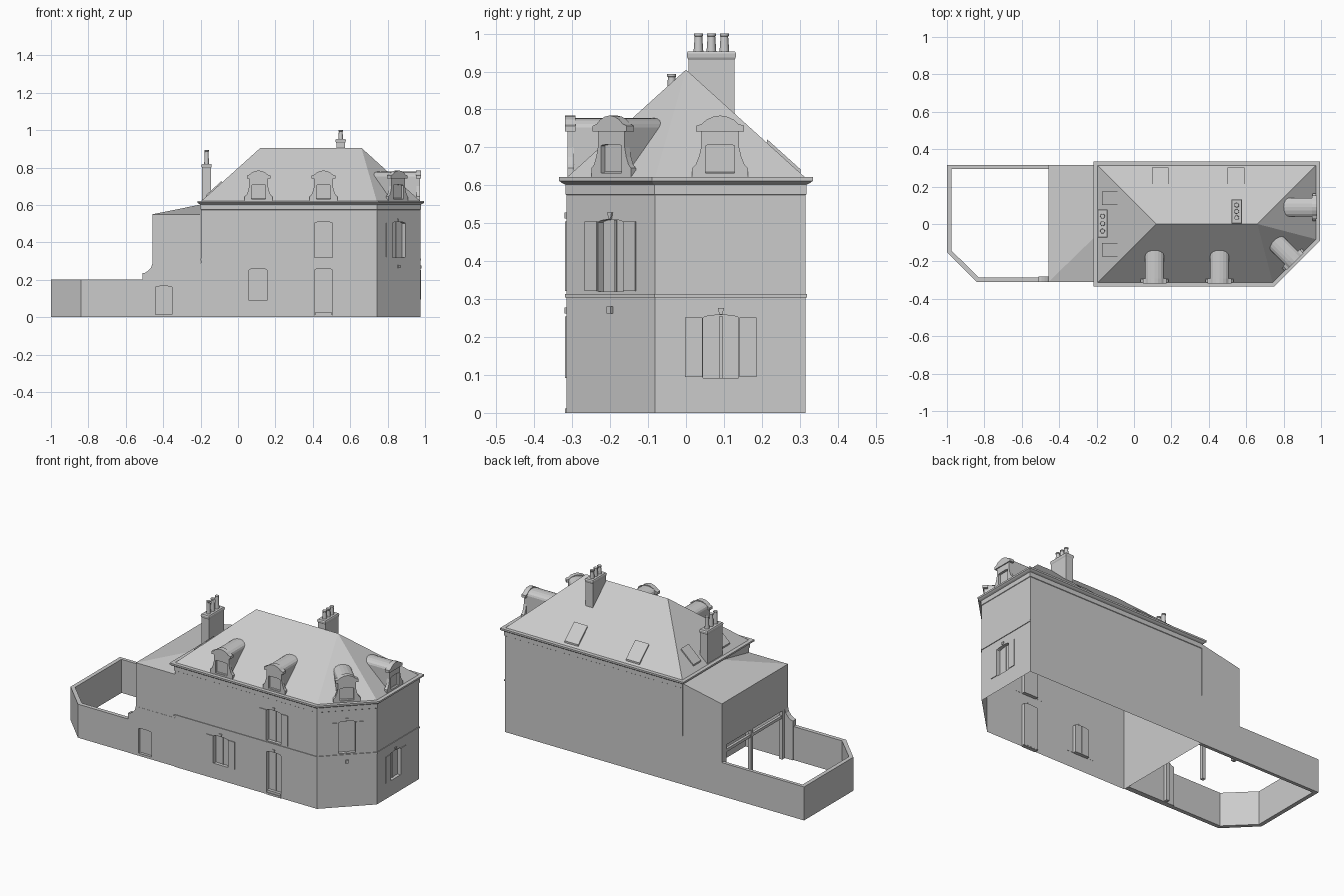
import bpy, bmesh
from math import radians, cos, sin, pi
from mathutils import Matrix, Vector

if "Cube" in bpy.data.objects:
    bpy.data.objects.remove(bpy.data.objects["Cube"])


def make(name, bm):
    bmesh.ops.recalc_face_normals(bm, faces=bm.faces)
    me = bpy.data.meshes.new(name)
    bm.to_mesh(me)
    bm.free()
    ob = bpy.data.objects.new(name, me)
    bpy.context.collection.objects.link(ob)
    return ob


def frame(x, y, deg):
    """Wall frame: local x runs along the wall, local -y points outwards."""
    return Matrix.Translation((x, y, 0)) @ Matrix.Rotation(radians(deg), 4, 'Z')


def prism(name, profile, d0, d1, m=Matrix()):
    """Extrude a (u, z) profile between outward depths d0 and d1."""
    bm = bmesh.new()
    a = [bm.verts.new(m @ Vector((u, -d0, z))) for u, z in profile]
    b = [bm.verts.new(m @ Vector((u, -d1, z))) for u, z in profile]
    n = len(a)
    bm.faces.new(a)
    bm.faces.new(b[::-1])
    for i in range(n):
        bm.faces.new((a[i], b[i], b[(i + 1) % n], a[(i + 1) % n]))
    return make(name, bm)


def loft(name, rings, closed=True, caps=False):
    bm = bmesh.new()
    vs = [[bm.verts.new(p) for p in r] for r in rings]
    n = len(vs[0])
    for r, s in zip(vs, vs[1:]):
        for i in range(n if closed else n - 1):
            j = (i + 1) % n
            bm.faces.new((r[i], r[j], s[j], s[i]))
    if caps:
        bm.faces.new(vs[0][::-1])
        bm.faces.new(vs[-1])
    return make(name, bm)


def rect(u0, u1, z0, z1):
    return [(u0, z0), (u1, z0), (u1, z1), (u0, z1)]


def box(name, x0, x1, y0, y1, z0, z1):
    return prism(name, rect(x0, x1, z0, z1), -y1, -y0)


def arched(w, z0, z1, rise, n=8):
    top = [(w * cos(pi * i / n), z1 - rise + rise * sin(pi * i / n)) for i in range(n + 1)]
    return [(-w, z0), (w, z0)] + top


def cut(target, cutter):
    mod = target.modifiers.new("cut", 'BOOLEAN')
    mod.operation, mod.solver, mod.object = 'DIFFERENCE', 'EXACT', cutter
    me = bpy.data.meshes.new_from_object(
        target.evaluated_get(bpy.context.evaluated_depsgraph_get()))
    target.modifiers.clear()
    target.data = me
    bpy.data.objects.remove(cutter)


def outline(o, z):
    """House plan with its chamfered front right corner, offset by o."""
    k = 0.414 * o
    return [(x, y, z) for x, y in ((-.197 - o, -.315 - o), (.742 + k, -.315 - o),
            (.975 + o, -.082 - k), (.975 + o, .315 + o), (-.197 - o, .315 + o))]


FRONT, SIDE, CHAMFER = (0, -.315, 0), (.975, 0, 90), (.8585, -.1985, 45)

# Main house walls
walls = loft("house_walls", [outline(0, 0), outline(0, .61)], caps=True)


# Recessed openings with shutters and keystones
def opening(name, wall, u, z0, z1, shutters=True):
    m = frame(*wall) @ Matrix.Translation((u, 0, 0))
    cut(walls, prism("cutter", arched(.047, z0, z1, .008), -.02, .02, m))
    prism(name + "_casement", rect(-.004, .004, z0, z1 - .002), -.021, -.016, m)
    prism(name + "_keystone", [(-.004, z1 + .002), (.004, z1 + .002), (.008, z1 + .018),
                               (-.008, z1 + .018)], -.002, .005, m)
    if shutters:
        for s in (-1, 1):
            a, b = sorted((s * .049, s * .094))
            prism(name + "_shutter", rect(a, b, z0 + .002, z1 - .006), -.001, .004, m)


opening("front_lower_window", FRONT, .107, .09, .26)
opening("front_upper_window", FRONT, .457, .32, .51)
opening("front_door", FRONT, .457, .005, .26, False)
opening("side_window", SIDE, .092, .092, .258)
opening("corner_window", CHAMFER, 0, .32, .51)
box("door_step", .412, .502, -.315, -.296, 0, .025)
box("door_step", .41, .504, -.319, -.305, 0, .012)
prism("corner_bracket", rect(-.008, .008, .262, .28), -.001, .008, frame(*CHAMFER))

# Open underside and top of the wall shell
bm = bmesh.new()
bm.from_mesh(walls.data)
bmesh.ops.delete(bm, geom=[f for f in bm.faces if abs(f.normal.z) > .9
                           and not .003 < f.calc_center_median().z < .6], context='FACES')
bm.to_mesh(walls.data)
bm.free()

# String course on the street sides, cornice all round
loft("string_course", [outline(o, z)[:4] for o, z in
     ((0, .304), (.004, .304), (.004, .313), (0, .313))], closed=False)
loft("cornice", [outline(o, z) for o, z in ((0, .574), (.003, .576), (.003, .602),
     (.012, .606), (.02, .612), (.02, .622), (-.004, .622))])

# Hipped roof
bm = bmesh.new()
e = [bm.verts.new(p) for p in outline(0, .62)]
r1, r2 = bm.verts.new((.12, 0, .905)), bm.verts.new((.66, 0, .905))
for f in ((e[0], e[1], r2, r1), (e[1], e[2], r2), (e[2], e[3], r2),
          (e[3], e[4], r1, r2), (e[4], e[0], r1)):
    bm.faces.new(f)
make("main_roof", bm)


# Dormers with flared cheeks and arched hoods
def dormer(wall, u):
    m = frame(*wall) @ Matrix.Translation((u, 0, 0))
    half = [(.074, .62), (.074, .645), (.064, .655), (.056, .675), (.05, .70), (.05, .745)]
    face = prism("dormer_front", half + [(-a, z) for a, z in half[::-1]], -.02, -.002, m)
    cut(face, prism("cutter", arched(.038, .632, .708, .004), -.05, .02, m))
    hood = [(.063, .742), (.063, .757), (.048, .762), (.036, .773), (.018, .781), (0, .784)]
    prism("dormer_hood", hood + [(-a, z) for a, z in hood[-2::-1]], -.024, .004, m)
    prism("dormer_body", arched(.05, .6, .778, .026), -.19, -.016, m)


dormer(FRONT, .11)
dormer(FRONT, .457)
dormer(SIDE, .09)
dormer(CHAMFER, 0)

# Thin skylights on the back and left slopes
for x in (.14, .545):
    loft("back_skylight", [[(x - .045, .213, .712 + h), (x + .045, .213, .712 + h),
         (x + .045, .302, .632 + h), (x - .045, .302, .632 + h)] for h in (-.005, .01)], caps=True)
for y in (.137, -.137):
    loft("left_skylight", [[(-.088, y - .036, .718 + h), (-.088, y + .036, .718 + h),
         (-.17, y + .036, .643 + h), (-.17, y - .036, .643 + h)] for h in (-.005, .01)], caps=True)


# Chimneys with caps and tapered pots
def chimney(x, y, w, d, z0, z1, top):
    def ring(g, z):
        return [(x + a * (w / 2 + g), y + b * (d / 2 + g), z)
                for a, b in ((-1, -1), (1, -1), (1, 1), (-1, 1))]
    loft("chimney_stack", [ring(0, z0), ring(0, z1 - .022), ring(.003, z1 - .016),
         ring(.004, z1 - .006), ring(.001, z1)], caps=True)
    for i in (-1, 0, 1):
        rings = [[(x + r * cos(t * pi / 6), y + i * d * .28 + r * sin(t * pi / 6), z)
                  for t in range(12)]
                 for r, z in ((.013, z1 - .002), (.010, top - .008), (.012, top - .006), (.012, top))]
        pot = loft("chimney_pot", rings, caps=True)
        pot.data.shade_smooth()
        pot.data.set_sharp_from_angle(angle=radians(35))


chimney(-.168, .002, .047, .142, .5, .82, .893)
chimney(.549, .067, .047, .122, .72, .953, 1.0)

# Wing upper storey with half-hipped lean-to roof
bm = bmesh.new()
for x, y, z in ((-.457, -.31, .29), (-.2, -.31, .29), (-.2, .315, .29), (-.457, .315, .29),
                (-.457, -.31, .55), (-.457, .315, .55), (-.2, -.31, .55),
                (-.2, -.06, .602), (-.2, .315, .602)):
    bm.verts.new((x, y, z))
bmesh.ops.convex_hull(bm, input=bm.verts)
bmesh.ops.dissolve_limit(bm, angle_limit=.01, verts=bm.verts, edges=bm.edges)
make("wing_upper_storey", bm)

# Wing street wall with sweeping end, doorway and back wall
front = prism("wing_front_wall", [(-.51, 0), (-.197, 0), (-.197, .29), (-.457, .29), (-.463, .268),
              (-.478, .25), (-.495, .238), (-.51, .235)], .28, .311)
cut(front, prism("cutter", arched(.043, .015, .166, .005), .295, .33,
                 Matrix.Translation((-.397, 0, 0))))
box("wing_back_wall", -.457, -.197, .295, .315, 0, .29)

# Posts and beams on the open garden side
for y in (.283, .03, -.265):
    box("garden_post", -.457, -.437, y - .01, y + .01, 0, .29)
box("garden_beam", -.455, -.439, -.28, .295, .245, .262)

# Garden boundary wall
outer = [(-.457, .315), (-1, .315), (-1, -.15), (-.84, -.31), (-.5, -.31)]
inner = [(-.457, .295), (-.976, .295), (-.976, -.142), (-.83, -.286), (-.5, -.286)]
loft("garden_wall", [[(*o, 0), (*o, .2), (*i, .2), (*i, 0)] for o, i in zip(outer, inner)],
     caps=True)
